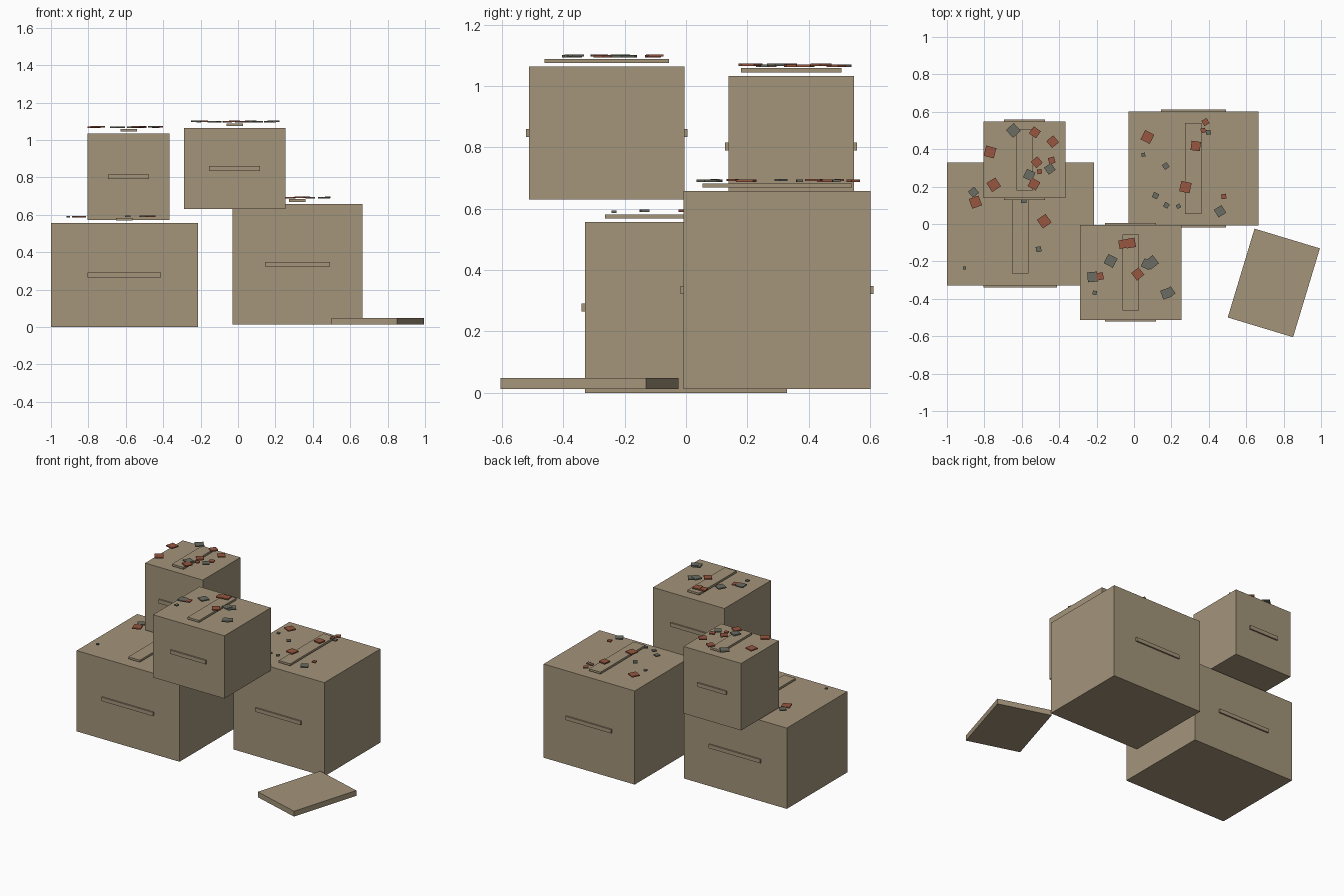
import bpy, bmesh, math
from mathutils import Matrix


def material(name, rgb):
    m = bpy.data.materials.new(name)
    m.diffuse_color = (*rgb, 1)
    return m


TAN = material("cardboard tan", (0.37, 0.297, 0.196))
RUST = material("rust red", (0.31, 0.092, 0.05))
GREY = material("slate grey", (0.145, 0.153, 0.122))


def box(name, lo, hi, mat, angle=0):
    """Box between two corners, turned about its own vertical axis."""
    c = [(a + b) / 2 for a, b in zip(lo, hi)]
    s = [b - a for a, b in zip(lo, hi)]
    bm = bmesh.new()
    bmesh.ops.create_cube(bm, size=1, matrix=Matrix.Diagonal((*s, 1)))
    me = bpy.data.meshes.new(name)
    bm.to_mesh(me)
    bm.free()
    me.materials.append(mat)
    ob = bpy.data.objects.new(name, me)
    ob.location = c
    ob.rotation_euler[2] = math.radians(angle)
    bpy.context.collection.objects.link(ob)


def crate(name, lo, hi, rust, grey):
    cx, cy = (lo[0] + hi[0]) / 2, (lo[1] + hi[1]) / 2
    w, d, h = (hi[i] - lo[i] for i in range(3))
    top = hi[2]
    box(name + "_body", lo, hi, TAN)
    # grip slats on front and back
    zc = lo[2] + h * 0.5
    for side, y in (("front", lo[1]), ("back", hi[1])):
        box(f"{name}_{side}_grip", (cx - w / 4, y - 0.01, zc - 0.013),
            (cx + w / 4, y + 0.01, zc + 0.013), TAN)
    # tape strip floating just above the lid
    box(name + "_tape", (cx - 0.044, cy - d * 0.4, top + 0.011),
        (cx + 0.044, cy + d * 0.4, top + 0.025), TAN)
    # scattered chips: x, y, size, angle
    for label, mat, chips in (("rust", RUST, rust), ("grey", GREY, grey)):
        for i, (x, y, s, a) in enumerate(chips):
            z = top + 0.029 + 0.003 * (i % 2)
            box(f"{name}_{label}_chip_{i}", (x - s / 2, y - s / 2, z),
                (x + s / 2, y + s / 2, z + 0.008), mat, a)


crate("left_crate", (-1.0, -0.33, 0.0), (-0.215, 0.33, 0.557),
      [(-.848, .117, .055, 20), (-.48, .015, .056, 35)],
      [(-.858, .17, .042, 40), (-.51, -.135, .028, 10),
       (-.907, -.235, .016, 5), (-.59, .128, .03, 0)])

crate("right_crate", (-0.03, -0.008, 0.012), (0.665, 0.602, 0.658),
      [(.072, .465, .055, -28), (.33, .417, .05, -8), (.382, .545, .032, 30),
       (.37, .50, .025, 15), (.275, .197, .056, -12), (.48, .147, .026, 10)],
      [(.05, .37, .02, 10), (.17, .31, .03, 35), (.398, .49, .025, 5),
       (.115, .152, .03, -25), (.173, .10, .027, -30), (.238, .095, .022, 30),
       (.46, .068, .048, 32)])

crate("upper_left_crate", (-0.805, 0.138, 0.572), (-0.365, 0.548, 1.034),
      [(-.53, .49, .046, -35), (-.435, .44, .048, 40), (-.77, .385, .056, -15),
       (-.52, .33, .045, 40), (-.44, .34, .034, 15), (-.75, .21, .056, 33),
       (-.505, .28, .025, 10), (-.535, .213, .05, -30)],
      [(-.645, .50, .056, 42), (-.45, .295, .045, 35), (-.56, .262, .05, -25)])

crate("upper_right_crate", (-0.29, -0.512, 0.631), (0.255, -0.005, 1.064),
      [(-.058, -.107, .045, 10), (-.018, -.102, .05, 10),
       (.02, -.267, .05, 38), (-.183, -.28, .038, 12)],
      [(-.125, -.197, .055, -28), (.068, -.215, .048, -25),
       (.095, -.205, .055, 38), (-.222, -.283, .053, 5),
       (.172, -.372, .05, 20), (.19, -.365, .046, 35), (-.21, -.368, .022, -8)])

# loose panel lying in front
box("loose_panel", (0.565, -0.563, 0.012), (0.93, -0.067, 0.049), TAN, -16.8)
